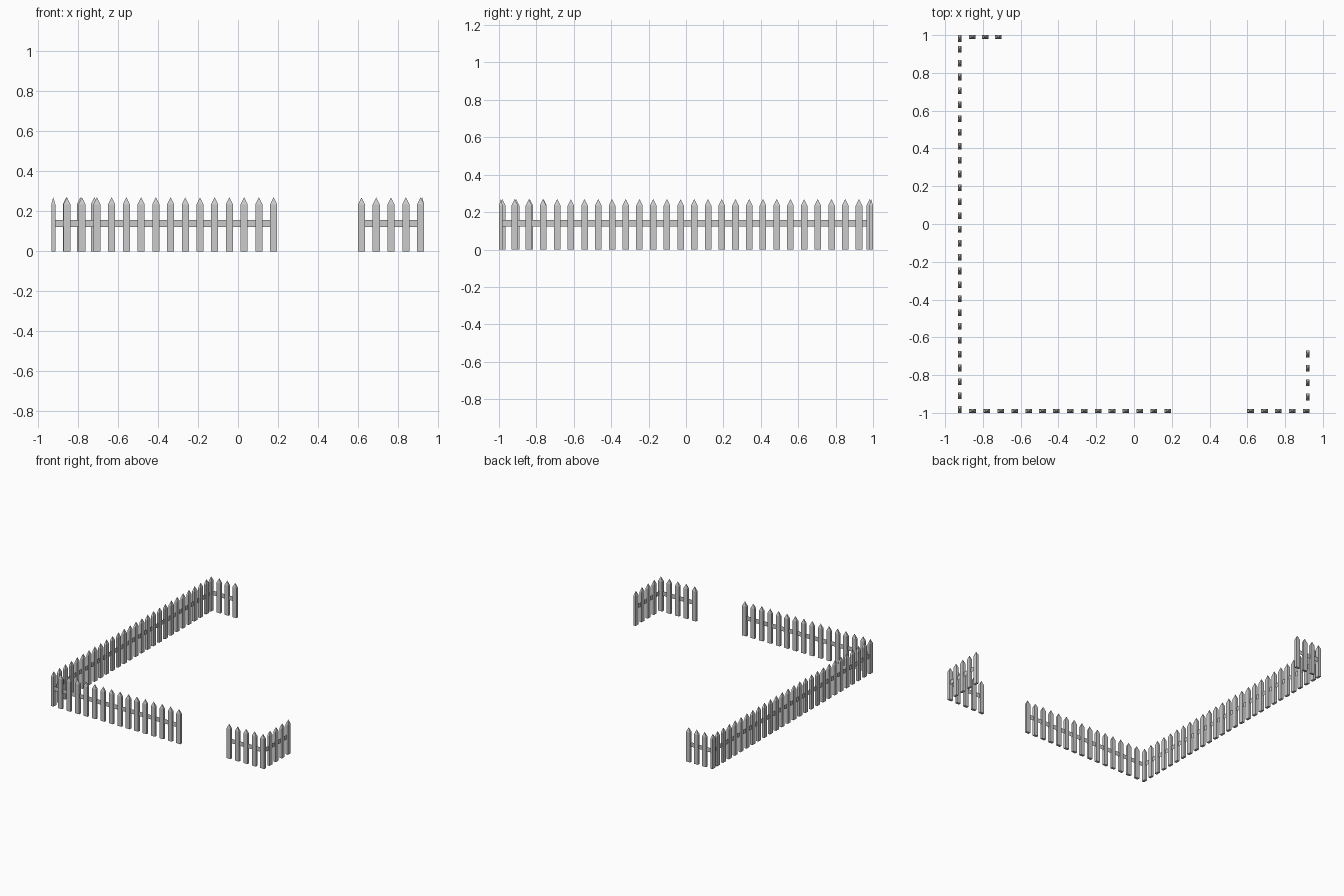
import bpy, bmesh

if "Cube" in bpy.data.objects:
    bpy.data.objects.remove(bpy.data.objects["Cube"])

W, T = 0.035, 0.02            # picket width and thickness
SHOULDER, TIP = 0.235, 0.27   # picket heights
RAIL = (0.122, 0.157)         # rail bottom and top


def spread(a, b, n):
    return [a + (b - a) * i / (n - 1) for i in range(n)]


def make_object(name, bm):
    bmesh.ops.recalc_face_normals(bm, faces=bm.faces)
    mesh = bpy.data.meshes.new(name)
    bm.to_mesh(mesh)
    bm.free()
    bpy.context.collection.objects.link(bpy.data.objects.new(name, mesh))


def add_picket(bm, x, y, sx, sy):
    corners = [(-1, -1), (1, -1), (1, 1), (-1, 1)]
    low, high = [[bm.verts.new((x + i * sx / 2, y + j * sy / 2, z)) for i, j in corners]
                 for z in (0, SHOULDER)]
    tip = bm.verts.new((x, y, TIP))
    bm.faces.new(low[::-1])
    for i in range(4):
        k = (i + 1) % 4
        bm.faces.new((low[i], low[k], high[k], high[i]))
        bm.faces.new((high[i], high[k], tip))


def fence_run(name, along_x, fixed, positions, rail_ends):
    # Pointed pickets
    bm = bmesh.new()
    for p in positions:
        if along_x:
            add_picket(bm, p, fixed, W, T)
        else:
            add_picket(bm, fixed, p, T, W)
    make_object(name + "_pickets", bm)
    # Flat rail sheet through the middle of the pickets
    bm = bmesh.new()
    a, b = rail_ends
    pts = [(a, RAIL[0]), (b, RAIL[0]), (b, RAIL[1]), (a, RAIL[1])]
    bm.faces.new([bm.verts.new((p, fixed, z) if along_x else (fixed, p, z)) for p, z in pts])
    make_object(name + "_rail", bm)


# Long left side, with both corner pickets
fence_run("left_side", False, -0.923,
          [-0.982] + spread(-0.909, 0.925, 26) + [0.982], (-0.99, 0.99))

# Front, left of the gate opening
fence_run("front_left", True, -0.99,
          [-0.855, -0.78] + spread(-0.705, 0.178, 13), (-0.923, 0.178))

# Front, right of the gate opening, with the corner picket
fence_run("front_right", True, -0.99, spread(0.617, 0.912, 5), (0.617, 0.92))

# Short right side return
fence_run("right_side", False, 0.92, spread(-0.916, -0.688, 4), (-0.99, -0.688))

# Short back return
fence_run("back", True, 0.99, spread(-0.857, -0.718, 3), (-0.923, -0.718))
